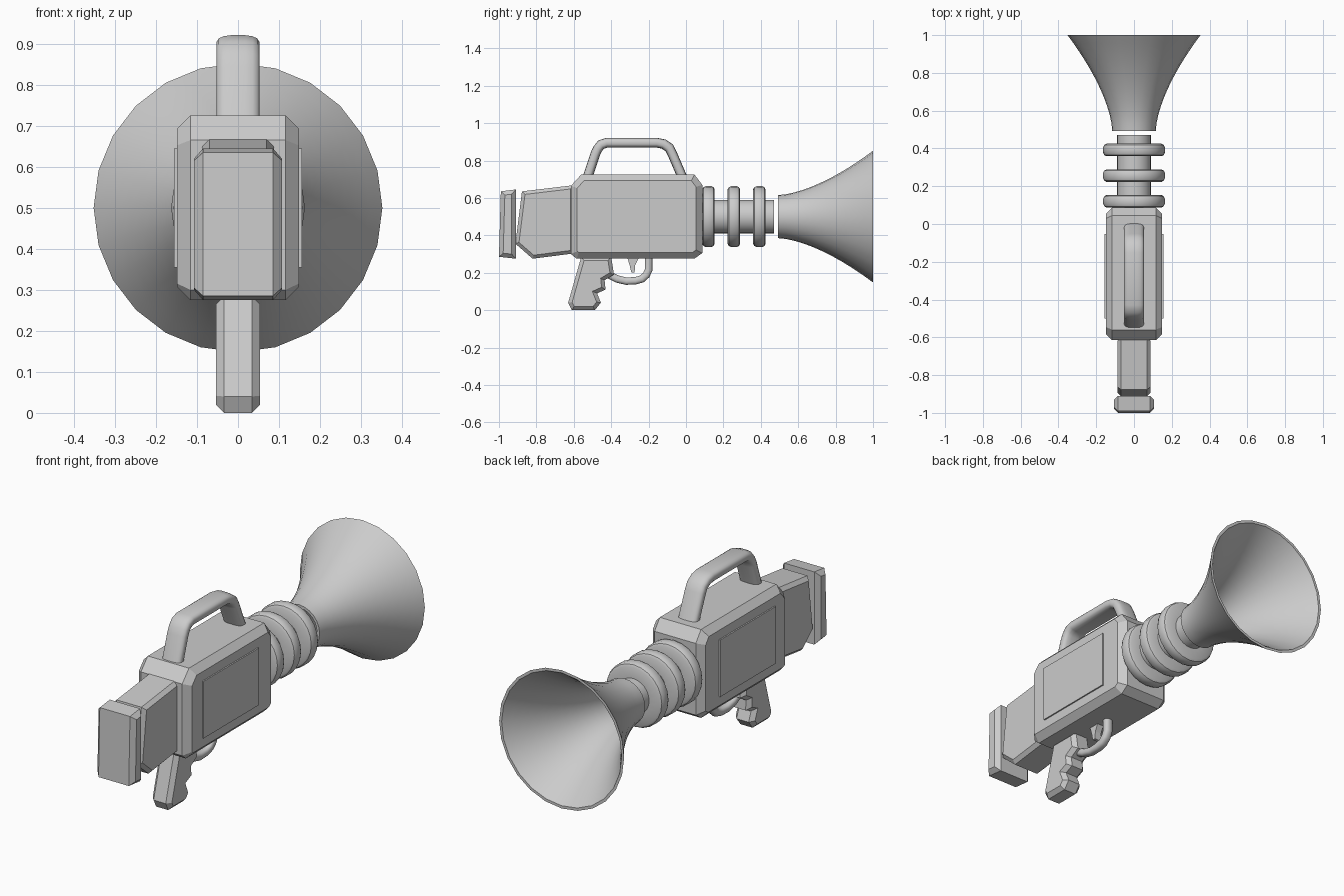
import bpy, bmesh, math
from mathutils import Vector

if "Cube" in bpy.data.objects:
    bpy.data.objects.remove(bpy.data.objects["Cube"])

grey = bpy.data.materials.new("plain grey")
grey.diffuse_color = (0.6, 0.6, 0.6, 1)
grey.use_nodes = True
grey.node_tree.nodes["Principled BSDF"].inputs["Base Color"].default_value = grey.diffuse_color


def finish(name, bm, angle=None):
    bmesh.ops.recalc_face_normals(bm, faces=bm.faces)
    me = bpy.data.meshes.new(name)
    bm.to_mesh(me)
    bm.free()
    me.materials.append(grey)
    ob = bpy.data.objects.new(name, me)
    bpy.context.collection.objects.link(ob)
    if angle:
        bpy.ops.object.select_all(action='DESELECT')
        ob.select_set(True)
        bpy.context.view_layer.objects.active = ob
        bpy.ops.object.shade_smooth_by_angle(angle=math.radians(angle))
    return ob


def slab(name, profile, x0, x1, bevel=0.0):
    """Side profile (y, z) extruded from x0 to x1, with chamfered rims."""
    bm = bmesh.new()
    face = bm.faces.new([bm.verts.new((x0, y, z)) for y, z in profile])
    ext = bmesh.ops.extrude_face_region(bm, geom=[face], use_keep_orig=True)
    for v in [g for g in ext["geom"] if isinstance(g, bmesh.types.BMVert)]:
        v.co.x = x1
    bmesh.ops.recalc_face_normals(bm, faces=bm.faces)
    if bevel:
        rims = [e for e in bm.edges if abs(e.verts[0].co.x - e.verts[1].co.x) < 1e-6]
        bmesh.ops.bevel(bm, geom=rims, offset=bevel, offset_type='OFFSET',
                        segments=1, profile=0.5, affect='EDGES', clamp_overlap=True)
    return finish(name, bm)


def lathe(name, profile, sides=24, zc=0.5):
    """Closed (y, radius) profile turned around the barrel axis."""
    bm = bmesh.new()
    rings = []
    for i in range(sides):
        a = 2 * math.pi * i / sides
        rings.append([bm.verts.new((r * math.cos(a), y, zc + r * math.sin(a)))
                      for y, r in profile])
    n = len(profile)
    for i in range(sides):
        p, q = rings[i], rings[(i + 1) % sides]
        for j in range(n):
            k = (j + 1) % n
            bm.faces.new((p[j], p[k], q[k], q[j]))
    bmesh.ops.remove_doubles(bm, verts=bm.verts, dist=1e-5)
    return finish(name, bm, 32)


def sweep(name, path, half_x, half_t, power, sides=16):
    """Rounded section swept along a (y, z) path in the middle plane."""
    bm = bmesh.new()
    pts = [Vector(p) for p in path]
    rings = []
    for i, p in enumerate(pts):
        d0 = (p - pts[i - 1]).normalized() if i else None
        d1 = (pts[i + 1] - p).normalized() if i + 1 < len(pts) else None
        d0, d1 = d0 or d1, d1 or d0
        t = (d0 + d1).normalized()
        nrm = Vector((-t.y, t.x)) / max(t.dot(d1), 0.5)
        ring = []
        for k in range(sides):
            a = 2 * math.pi * (k + 0.5) / sides
            c, s = math.cos(a), math.sin(a)
            u = math.copysign(abs(c) ** power, c) * half_x
            w = p + nrm * math.copysign(abs(s) ** power, s) * half_t
            ring.append(bm.verts.new((u, w.x, w.y)))
        rings.append(ring)
    for p, q in zip(rings, rings[1:]):
        for k in range(sides):
            m = (k + 1) % sides
            bm.faces.new((p[k], p[m], q[m], q[k]))
    bm.faces.new(rings[0])
    bm.faces.new(rings[-1])
    return finish(name, bm, 40)


# Main housing with chamfered corners, and a raised plate on each side
slab("body", [(-.615, .30), (-.615, .665), (-.56, .725), (.045, .725),
              (.087, .67), (.087, .305), (.045, .275), (-.585, .275)],
     -.149, .149, .033)
for side, s in (("left", -1), ("right", 1)):
    slab(side + "_panel", [(-.50, .355), (-.50, .645), (-.053, .645), (-.053, .355)],
         s * .145, s * .156)

# Stock and butt plate
slab("stock", [(-.877, .635), (-.60, .668), (-.60, .303), (-.82, .275), (-.912, .355)],
     -.088, .088, .018)
slab("butt_plate", [(-.99, .635), (-.91, .645), (-.91, .275), (-1, .285)],
     -.107, .107, .022)

# Pistol grip with finger notches
slab("grip", [(-.56, .285), (-.63, .04), (-.61, 0), (-.487, 0), (-.455, .04),
              (-.475, .09), (-.43, .11), (-.435, .16), (-.385, .19), (-.40, .285)],
     -.054, .054, .02)

# Trigger and its guard
slab("trigger", [(-.315, .285), (-.25, .285), (-.272, .24), (-.275, .20),
                 (-.292, .20), (-.300, .235)], -.018, .018)
sweep("trigger_guard", [(-.20, .285), (-.20, .215), (-.212, .188), (-.235, .167),
                        (-.27, .157), (-.32, .155), (-.37, .167), (-.425, .195)],
      .022, .02, .8)

# Carrying handle
sweep("carry_handle", [(-.53, .70), (-.485, .835), (-.472, .863), (-.455, .884),
                       (-.425, .895), (-.155, .895), (-.12, .888), (-.09, .868),
                       (-.075, .84), (-.015, .70)], .053, .026, .65)

# Barrel with three rounded cooling rings
lathe("barrel", [(.03, 0), (.03, .09), (.47, .09), (.47, 0)])
for i in range(3):
    a = .087 + i * .136
    b = a + .066
    lathe(f"barrel_ring_{i + 1}", [(a, .08), (a, .146), (a + .006, .157), (a + .018, .163),
                                   (b - .018, .163), (b - .006, .157), (b, .146), (b, .08)])

# Flared horn, a thin shell open at both ends
outer = []
for i in range(13):
    t = i / 12
    outer.append((.492 + .508 * t, .115 + .237 * t ** 1.6))
inner = [(y, r - .014) for y, r in reversed(outer)]
lathe("horn", outer + inner)
